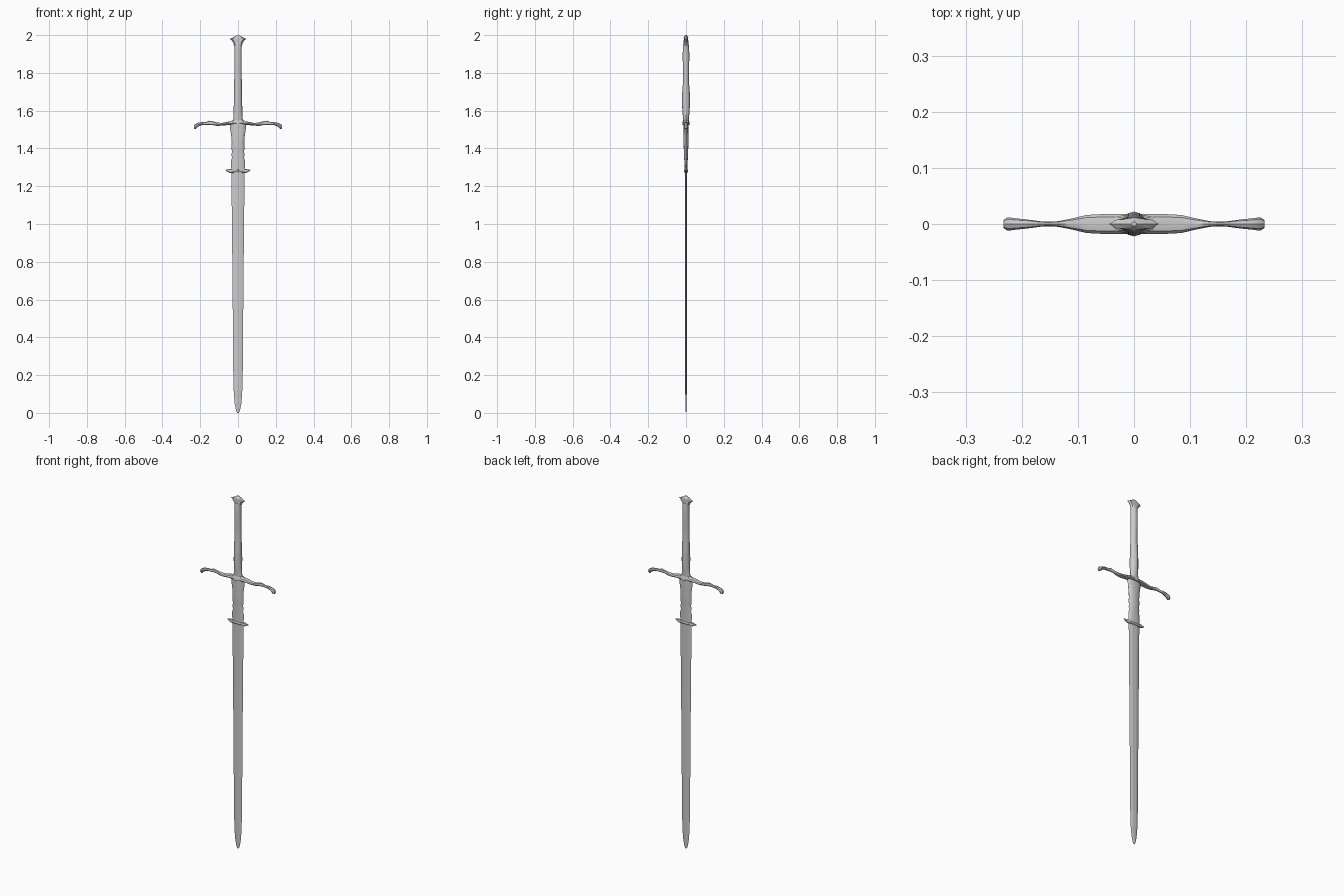
import bpy, bmesh, math
from mathutils import Vector


def loft(name, rings, angle=35):
    """Skin a closed tube over rings of equal point count and cap both ends."""
    bm = bmesh.new()
    loops = [[bm.verts.new(p) for p in ring] for ring in rings]
    n = len(loops[0])
    for a, b in zip(loops, loops[1:]):
        for i in range(n):
            j = (i + 1) % n
            bm.faces.new((a[i], a[j], b[j], b[i]))
    bm.faces.new(loops[0][::-1])
    bm.faces.new(loops[-1])
    bmesh.ops.recalc_face_normals(bm, faces=bm.faces[:])
    mesh = bpy.data.meshes.new(name)
    bm.to_mesh(mesh)
    bm.free()
    ob = bpy.data.objects.new(name, mesh)
    bpy.context.collection.objects.link(ob)
    bpy.ops.object.select_all(action='DESELECT')
    ob.select_set(True)
    bpy.context.view_layer.objects.active = ob
    bpy.ops.object.shade_smooth_by_angle(angle=math.radians(angle))
    return ob


def ngon(n):
    return [(math.cos(2 * math.pi * i / n), math.sin(2 * math.pi * i / n)) for i in range(n)]


def upright(name, shape, stations, angle=35):
    """Stations are (z, half width, half depth)."""
    return loft(name, [[Vector((u * hx, v * hy, z)) for u, v in shape]
                       for z, hx, hy in stations], angle)


def sideways(name, shape, stations, mirror=True):
    """Stations are (x, centre z, half height, half depth)."""
    ob = loft(name, [[Vector((x, u * hy, zc + v * hz)) for u, v in shape]
                     for x, zc, hz, hy in stations])
    if mirror:
        ob.modifiers.new("Mirror", 'MIRROR')
    return ob


# Blade: thin section with bevelled edges and a shallow fuller
blade_shape = [(1, 0), (0.45, 0.9), (0.25, 1), (0, 0.75), (-0.25, 1), (-0.45, 0.9),
               (-1, 0), (-0.45, -0.9), (-0.25, -1), (0, -0.75), (0.25, -1), (0.45, -0.9)]
upright("blade", blade_shape, [
    (0, 0.004, 0.001), (0.012, 0.010, 0.002), (0.045, 0.017, 0.003), (0.10, 0.022, 0.004),
    (0.2, 0.025, 0.0045), (0.7, 0.029, 0.005), (1.28, 0.035, 0.006)], 20)

# Ricasso: scalloped collar between lugs and guard
upright("ricasso", ngon(12), [
    (1.27, 0.034, 0.007), (1.30, 0.036, 0.008), (1.335, 0.037, 0.009), (1.35, 0.032, 0.010),
    (1.37, 0.035, 0.010), (1.385, 0.031, 0.011), (1.40, 0.035, 0.012), (1.43, 0.033, 0.013),
    (1.47, 0.036, 0.013), (1.50, 0.041, 0.012), (1.53, 0.042, 0.012)])

# Parrying lugs
sideways("parrying_lugs", ngon(8), [
    (0, 1.28, 0.010, 0.012), (0.025, 1.28, 0.011, 0.011), (0.042, 1.281, 0.011, 0.008),
    (0.054, 1.282, 0.006, 0.005), (0.066, 1.285, 0.002, 0.002)])

# Crossguard: wavy quillons with drooping flared ends
sideways("crossguard", ngon(8), [
    (0, 1.534, 0.010, 0.018), (0.05, 1.533, 0.009, 0.018), (0.085, 1.528, 0.007, 0.016),
    (0.11, 1.528, 0.009, 0.010), (0.135, 1.534, 0.010, 0.005), (0.155, 1.536, 0.011, 0.004),
    (0.168, 1.532, 0.008, 0.005), (0.19, 1.532, 0.008, 0.008), (0.21, 1.526, 0.010, 0.010),
    (0.225, 1.516, 0.014, 0.012), (0.233, 1.514, 0.008, 0.007)])

# Raised block over the middle of the guard
upright("guard_block", ngon(8), [
    (1.525, 0.050, 0.019), (1.54, 0.045, 0.019), (1.55, 0.028, 0.014)])

# Grip: swells in depth near guard and near pommel
upright("grip", ngon(12), [
    (1.54, 0.030, 0.014), (1.56, 0.024, 0.016), (1.60, 0.023, 0.019), (1.65, 0.022, 0.022),
    (1.70, 0.021, 0.020), (1.76, 0.020, 0.015), (1.82, 0.019, 0.016), (1.89, 0.019, 0.018),
    (1.94, 0.019, 0.016), (1.96, 0.022, 0.013)])

# Pommel: flared fishtail with a peaked top
upright("pommel", ngon(8), [
    (1.94, 0.020, 0.014), (1.96, 0.025, 0.012), (1.972, 0.034, 0.012), (1.98, 0.044, 0.011),
    (1.986, 0.030, 0.012), (1.993, 0.018, 0.009), (2.0, 0.005, 0.004)])
